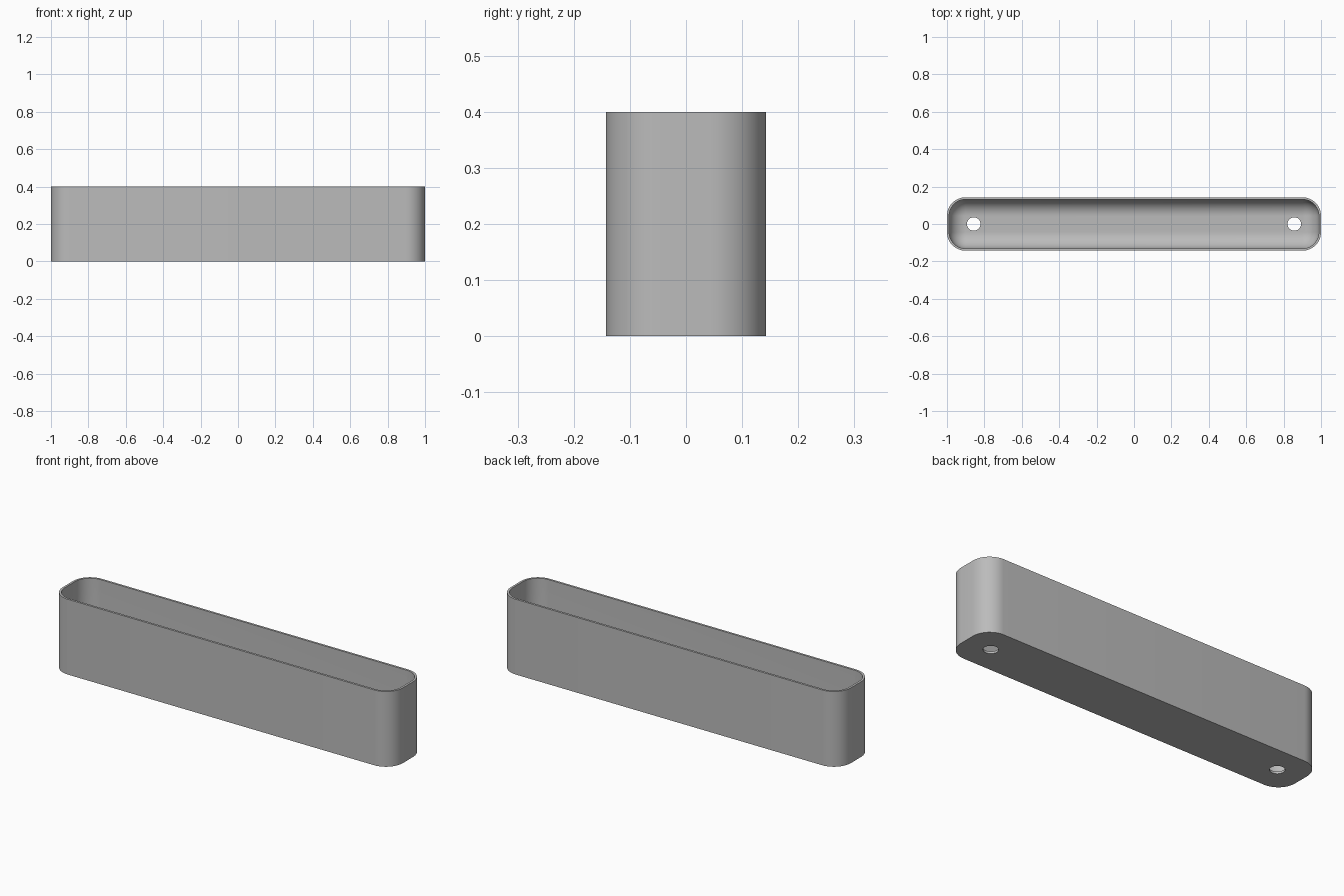
import bpy, bmesh
from math import sin, cos, pi

cube = bpy.data.objects.get("Cube")
if cube:
    bpy.data.objects.remove(cube, do_unlink=True)

LENGTH, WIDTH, HEIGHT = 2.0, 0.2857, 0.4
CORNER, WALL, FILLET = 0.1, 0.0115, 0.0885
HOLE_X, HOLE_R = 0.857, 0.036
ARC = 12

grey = bpy.data.materials.new("plain grey")
grey.use_nodes = True
colour = (0.5, 0.5, 0.5, 1)
grey.diffuse_color = colour
grey.node_tree.nodes["Principled BSDF"].inputs["Base Color"].default_value = colour


def ring(bm, inset, z):
    """Rounded rectangle, moved inwards by inset, at height z."""
    r = CORNER - inset
    cx, cy = LENGTH / 2 - CORNER, WIDTH / 2 - CORNER
    verts = []
    for q, (sx, sy) in enumerate(((1, 1), (-1, 1), (-1, -1), (1, -1))):
        for i in range(ARC + 1):
            a = (q + i / ARC) * pi / 2
            verts.append(bm.verts.new((sx * cx + r * cos(a), sy * cy + r * sin(a), z)))
    return verts


# Trough: outer wall, rim, inner wall, then the rounded inside bottom
levels = [(0, 0), (0, HEIGHT), (WALL, HEIGHT)]
for i in range(ARC + 1):
    a = i / ARC * pi / 2
    levels.append((WALL + FILLET * (1 - cos(a)), WALL + FILLET * (1 - sin(a))))

bm = bmesh.new()
rings = [ring(bm, *level) for level in levels]
n = len(rings[0])
for low, high in zip(rings, rings[1:]):
    for i in range(n):
        j = (i + 1) % n
        bm.faces.new((low[i], low[j], high[j], high[i]))
bm.faces.new(rings[0][::-1])
bm.faces.new(rings[-1])
bmesh.ops.remove_doubles(bm, verts=bm.verts, dist=0.0002)
bmesh.ops.recalc_face_normals(bm, faces=bm.faces)
mesh = bpy.data.meshes.new("trough")
bm.to_mesh(mesh)
bm.free()
mesh.materials.append(grey)
trough = bpy.data.objects.new("trough", mesh)
bpy.context.collection.objects.link(trough)

# Screw holes through the floor at both ends
bpy.ops.object.select_all(action="DESELECT")
for side, name in ((1, "left"), (-1, "right")):
    bpy.ops.mesh.primitive_cylinder_add(vertices=40, radius=HOLE_R, depth=0.1,
                                        location=(side * HOLE_X, 0, 0))
    cutter = bpy.context.object
    cutter.name = name + "_hole_cutter"
    cutter.hide_render = True
    cutter.data.materials.append(grey)
    cut = trough.modifiers.new(name + "_hole", "BOOLEAN")
    cut.operation, cut.solver, cut.object = "DIFFERENCE", "EXACT", cutter
    bpy.context.view_layer.objects.active = trough
    bpy.ops.object.modifier_apply(modifier=cut.name)
    bpy.data.objects.remove(cutter, do_unlink=True)

# Smooth curves, sharp rim and base
trough.select_set(True)
bpy.context.view_layer.objects.active = trough
bpy.ops.object.shade_smooth_by_angle(angle=pi / 6)
